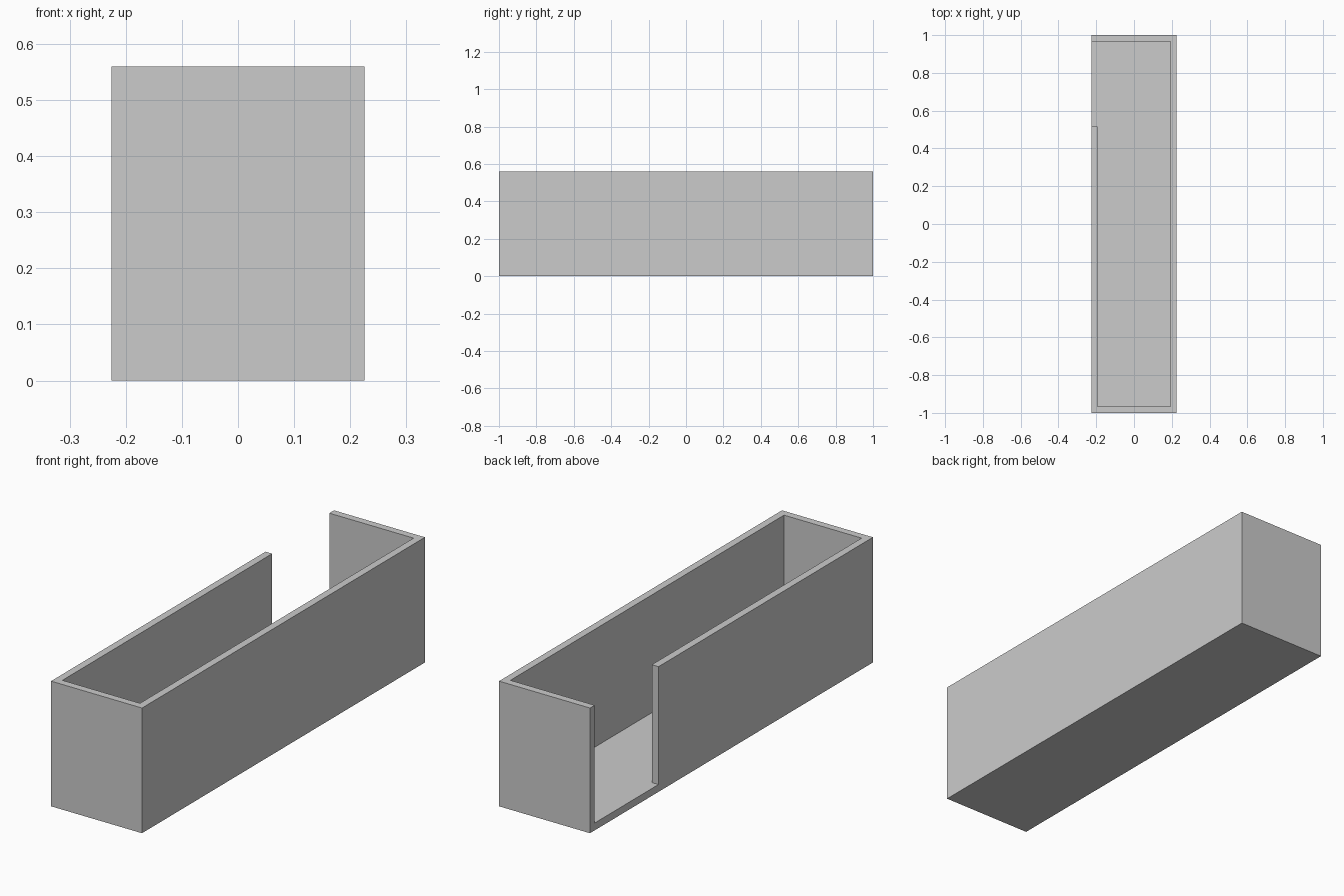
import bpy, bmesh

if "Cube" in bpy.data.objects:
    bpy.data.objects.remove(bpy.data.objects["Cube"])

HX, HY, H = 0.225, 1.0, 0.56      # half width, half length, height
T = 0.033                         # wall and floor thickness
GAP_Y = 0.516                     # where the left wall stops


def prism(name, outline, z0, z1):
    """Extrude a flat outline from z0 up to z1."""
    bm = bmesh.new()
    face = bm.faces.new([bm.verts.new((x, y, z0)) for x, y in outline])
    ext = bmesh.ops.extrude_face_region(bm, geom=[face])
    top = [g for g in ext["geom"] if isinstance(g, bmesh.types.BMVert)]
    bmesh.ops.translate(bm, verts=top, vec=(0, 0, z1 - z0))
    bmesh.ops.recalc_face_normals(bm, faces=bm.faces)
    mesh = bpy.data.meshes.new(name)
    bm.to_mesh(mesh)
    bm.free()
    obj = bpy.data.objects.new(name, mesh)
    bpy.context.collection.objects.link(obj)
    return obj


# Solid outer block
tray = prism("open_box", [(-HX, -HY), (HX, -HY), (HX, HY), (-HX, HY)], 0, H)

# Cavity plus the side opening at the back of the left wall
ix, iy, out = HX - T, HY - T, -HX - 0.1
cutter = prism("cavity_cutter",
               [(-ix, -iy), (ix, -iy), (ix, iy), (out, iy),
                (out, GAP_Y), (-ix, GAP_Y)], T, H + 0.1)
cutter.hide_render = True

# Hollow out the block
cut = tray.modifiers.new("hollow", 'BOOLEAN')
cut.operation = 'DIFFERENCE'
cut.solver = 'EXACT'
cut.object = cutter
bpy.context.view_layer.objects.active = tray
bpy.ops.object.modifier_apply(modifier=cut.name)
bpy.data.objects.remove(cutter)
